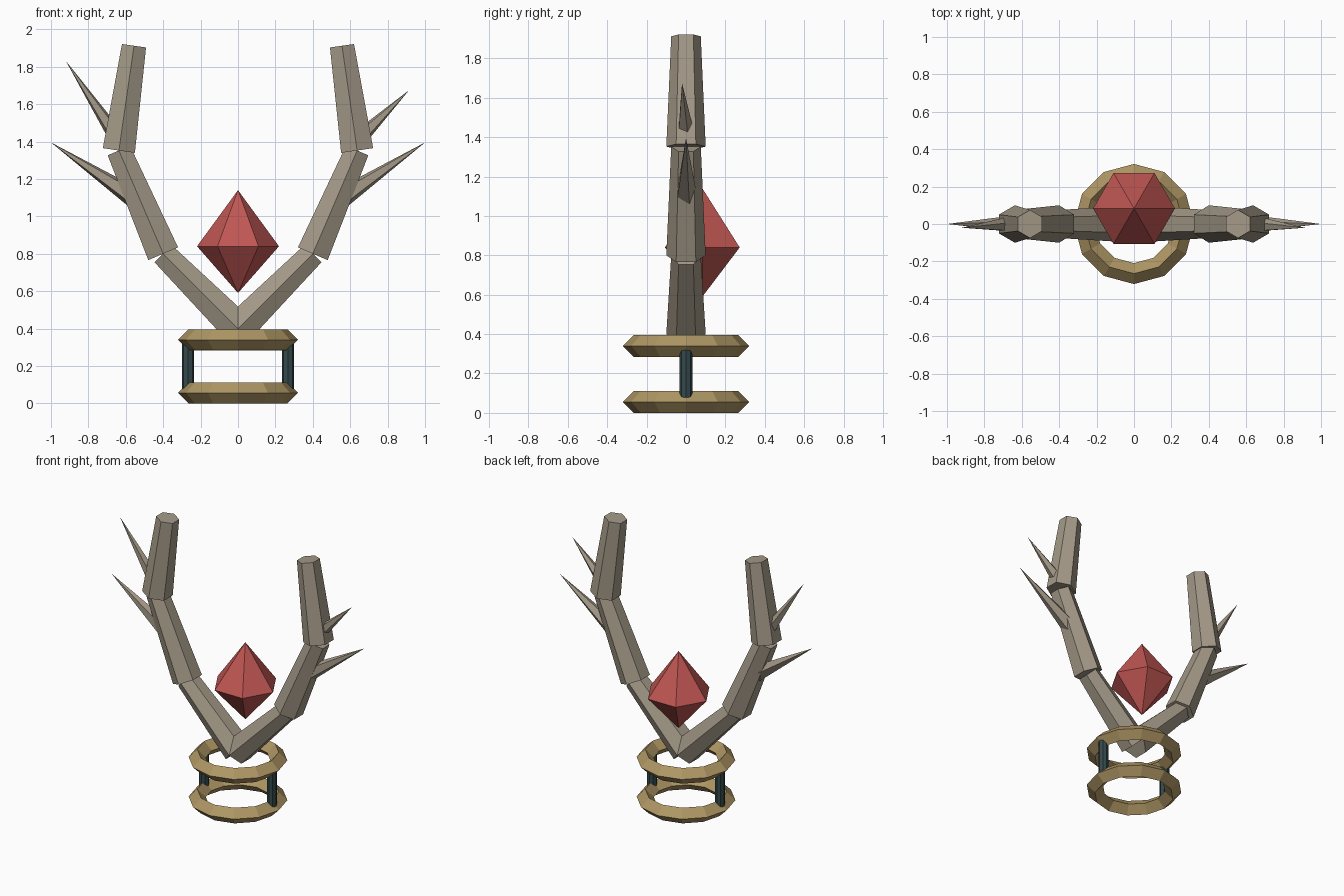
import bpy, math
from mathutils import Vector, Matrix

cube = bpy.data.objects.get("Cube")
if cube:
    bpy.data.objects.remove(cube, do_unlink=True)


def material(name, rgb):
    m = bpy.data.materials.new(name)
    m.use_nodes = True
    color = (*rgb, 1)
    m.diffuse_color = color
    node = next(n for n in m.node_tree.nodes if n.type == 'BSDF_PRINCIPLED')
    node.inputs["Base Color"].default_value = color
    return m


WOOD = material("weathered wood", (0.37, 0.32, 0.245))
GOLD = material("dull gold", (0.43, 0.31, 0.13))
RED = material("red crystal", (0.53, 0.095, 0.088))
TEAL = material("dark teal", (0.035, 0.067, 0.072))


def finish(name, mat):
    obj = bpy.context.object
    obj.name = name
    obj.data.materials.append(mat)
    return obj


def taper(name, start, end, r1, r2, sides, mat):
    """Faceted tapered rod from start to end, with one corner towards +y or +x."""
    a, b = Vector(start), Vector(end)
    axis = (b - a).normalized()
    ref = Vector((1, 0, 0)) if abs(axis.z) > 0.999 else Vector((0, 1, 0))
    u = (ref - axis * ref.dot(axis)).normalized()
    bpy.ops.mesh.primitive_cone_add(vertices=sides, radius1=r1, radius2=r2,
                                    depth=(b - a).length)
    obj = finish(name, mat)
    # local y is the corner direction
    frame = Matrix((u.cross(axis), u, axis)).transposed()
    obj.matrix_world = Matrix.Translation((a + b) / 2) @ frame.to_4x4()
    return obj


# Base rings with a diamond section
for name, z in (("lower_ring", 0.056), ("upper_ring", 0.34)):
    bpy.ops.mesh.primitive_torus_add(major_segments=12, minor_segments=4,
                                     major_radius=0.265, minor_radius=0.056,
                                     location=(0, 0, z))
    finish(name, GOLD)

# Branch joints from the base outwards, mirrored for both sides
joints = [(0, 0.4), (0.4, 0.8), (0.637, 1.352), (0.556, 1.912)]
names = ("lower_branch", "middle_branch", "upper_branch")
for side, s in (("left", 1), ("right", -1)):
    taper(f"{side}_post", (s * 0.267, 0, 0.056), (s * 0.267, 0, 0.34),
          0.033, 0.033, 8, TEAL)
    for name, (x1, z1), (x2, z2) in zip(names, joints, joints[1:]):
        taper(f"{side}_{name}", (s * x1, 0, z1), (s * x2, 0, z2),
              0.1, 0.075, 6, WOOD)
    taper(f"{side}_lower_spike", (s * 0.52, 0, 1.075), (s, 0, 1.395),
          0.062, 0, 5, WOOD)

# Upper spikes differ in length
taper("left_upper_spike", (0.62, 0, 1.39), (0.914, -0.02, 1.674), 0.05, 0, 5, WOOD)
taper("right_upper_spike", (-0.62, 0, 1.38), (-0.92, -0.02, 1.83), 0.05, 0, 5, WOOD)

# Floating crystal: two hexagonal pyramids
for name, z, tip in (("crystal_top", 0.84, 1.14), ("crystal_bottom", 0.84, 0.59)):
    taper(name, (0, 0.083, z), (0, 0.083, tip), 0.219, 0, 6, RED)
